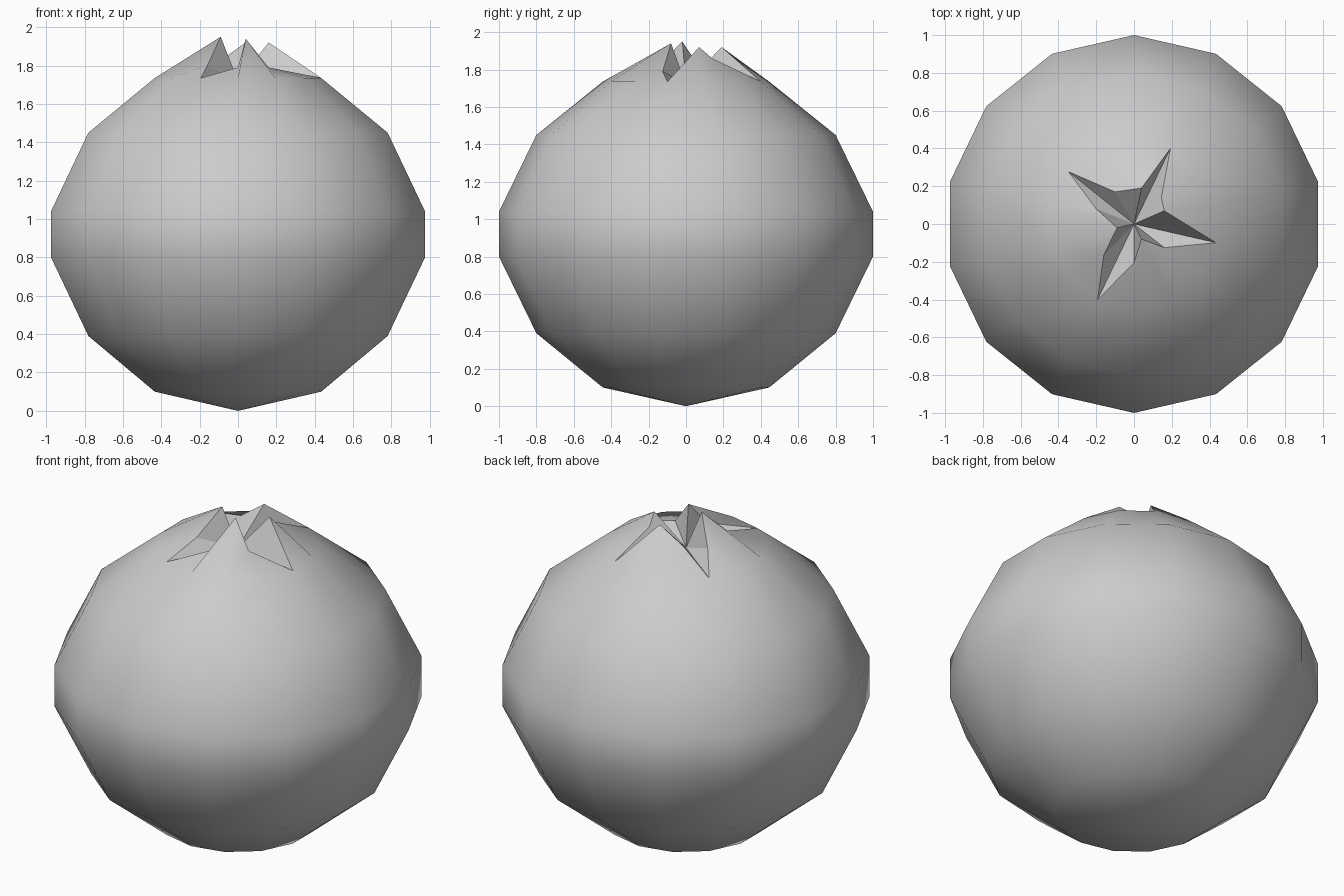
import bpy, math

if "Cube" in bpy.data.objects:
    bpy.data.objects.remove(bpy.data.objects["Cube"])

N = 14


def spoke(k, r, z):
    a = math.radians(90) + 2 * math.pi * k / N
    return (r * math.cos(a), r * math.sin(a), z)


def make(name, verts, faces, smooth):
    me = bpy.data.meshes.new(name)
    me.from_pydata(verts, [], faces)
    me.update()
    for p in me.polygons:
        p.use_smooth = smooth
    ob = bpy.data.objects.new(name, me)
    bpy.context.collection.objects.link(ob)
    return ob


# Crest of the crown: one point per spoke, counter-clockwise from the back (+y).
# None marks the four spokes where a groove runs out to the shoulder ring.
crest = [
    (0.04, 0.19, 1.92), (-0.10, 0.17, 1.82), None,
    (-0.20, 0.08, 1.80), (-0.09, -0.02, 1.95), (-0.16, -0.165, 1.80), None,
    (0.00, -0.205, 1.79), (0.04, -0.08, 1.94), (0.16, -0.125, 1.79), None,
    (0.16, 0.07, 1.92), (0.145, 0.14, 1.86), None,
]

# Round body: stacked rings, a bottom pole and the raised crown points
profile = [(0.445, 0.10), (0.80, 0.39), (1.0, 0.80), (1.0, 1.04), (0.80, 1.45), (0.445, 1.735)]
verts = [spoke(k, r, z) for r, z in profile for k in range(N)]
faces = []
for i in range(len(profile) - 1):
    for k in range(N):
        a, b = i * N + k, i * N + (k + 1) % N
        faces.append((a, b, b + N, a + N))
pole = len(verts)
verts.append((0, 0, 0))
faces += [(pole, (k + 1) % N, k) for k in range(N)]

top = (len(profile) - 1) * N
rim = []
for k, p in enumerate(crest):
    if p is None:
        rim.append(top + k)
    else:
        rim.append(len(verts))
        verts.append(p)
for k in range(N):
    n = (k + 1) % N
    f = [top + k, top + n]
    for v in (rim[n], rim[k]):
        if v not in f:
            f.append(v)
    faces.append(tuple(f))
make("fruit_body", verts, faces, True)

# Star-shaped hollow: flat facets from the crest down to the centre
hollow = [verts[v] for v in rim] + [(0, 0, 1.72)]
make("star_hollow", hollow, [(k, (k + 1) % N, N) for k in range(N)], False)
